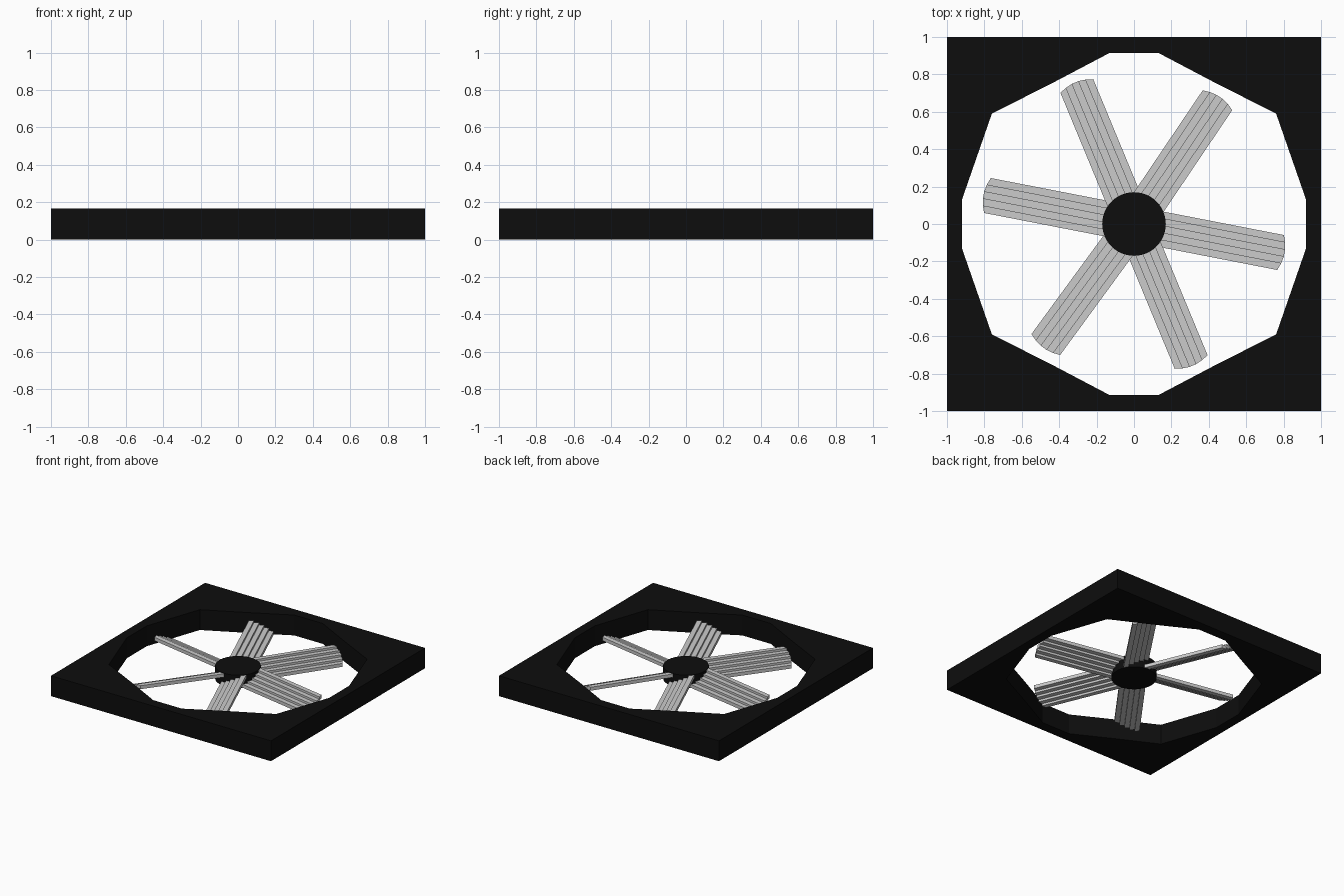
import bpy, bmesh, math
from mathutils import Matrix

if "Cube" in bpy.data.objects:
    bpy.data.objects.remove(bpy.data.objects["Cube"])

HEIGHT = 0.167


def material(name, value):
    m = bpy.data.materials.new(name)
    m.diffuse_color = (value, value, value, 1)
    m.use_nodes = True
    m.node_tree.nodes["Principled BSDF"].inputs["Base Color"].default_value = m.diffuse_color
    return m


BLACK = material("matte black", 0.004)
GREY = material("light grey", 0.6)


def finish(bm, name, mat):
    bmesh.ops.recalc_face_normals(bm, faces=bm.faces)
    mesh = bpy.data.meshes.new(name)
    bm.to_mesh(mesh)
    bm.free()
    mesh.materials.append(mat)
    obj = bpy.data.objects.new(name, mesh)
    bpy.context.collection.objects.link(obj)
    return obj


def add_prism(bm, outline, z0, z1):
    """Closed solid from a 2D outline."""
    low = [bm.verts.new((x, y, z0)) for x, y in outline]
    high = [bm.verts.new((x, y, z1)) for x, y in outline]
    bm.faces.new(low[::-1])
    bm.faces.new(high)
    n = len(outline)
    for i in range(n):
        j = (i + 1) % n
        bm.faces.new((low[i], low[j], high[j], high[i]))


# Square frame with a faceted opening, mirrored from one quadrant
quadrant = [(0.92, 0.13), (0.76, 0.59), (0.43, 0.757), (0.13, 0.915)]
hole = (quadrant + [(-x, y) for x, y in reversed(quadrant)]
        + [(-x, -y) for x, y in quadrant]
        + [(x, -y) for x, y in reversed(quadrant)])
square = [(-1, -1), (1, -1), (1, 1), (-1, 1)]
bm = bmesh.new()
edges = []
for loop in (square, hole):
    vs = [bm.verts.new((x, y, 0)) for x, y in loop]
    edges += [bm.edges.new((vs[i], vs[(i + 1) % len(vs)])) for i in range(len(vs))]
bmesh.ops.triangle_fill(bm, edges=edges, use_beauty=True, normal=(0, 0, 1))
ext = bmesh.ops.extrude_face_region(bm, geom=bm.faces[:], use_keep_orig=True)
top = [g for g in ext["geom"] if isinstance(g, bmesh.types.BMVert)]
bmesh.ops.translate(bm, verts=top, vec=(0, 0, HEIGHT))
finish(bm, "frame", BLACK)

# Central hub
bm = bmesh.new()
bmesh.ops.create_cone(bm, cap_ends=True, segments=48, radius1=0.17, radius2=0.17,
                      depth=0.105, matrix=Matrix.Translation((0, 0, 0.0835)))
hub = finish(bm, "hub", BLACK)
bpy.context.view_layer.objects.active = hub
hub.select_set(True)
bpy.ops.object.shade_smooth_by_angle()

# Pitched blades made of stepped strips with a rounded tip
STRIPS, WIDTH, RISE, THICK = 5, 0.19, 0.0175, 0.028


def tip(v):
    return 0.82 - 2.4 * v * v


for number, angle in enumerate((-11, 56, 112.5, 169, 233.8, 292.5), 1):
    bm = bmesh.new()
    step = WIDTH / STRIPS
    for i in range(STRIPS):
        v0 = -WIDTH / 2 + i * step
        v1 = v0 + step
        z = 0.0835 + (i - (STRIPS - 1) / 2) * RISE
        outline = [(0.1, v0), (tip(v0), v0), (tip(v1), v1), (0.1, v1)]
        add_prism(bm, outline, z - THICK / 2, z + THICK / 2)
    blade = finish(bm, f"blade_{number}", GREY)
    blade.rotation_euler.z = math.radians(angle)
